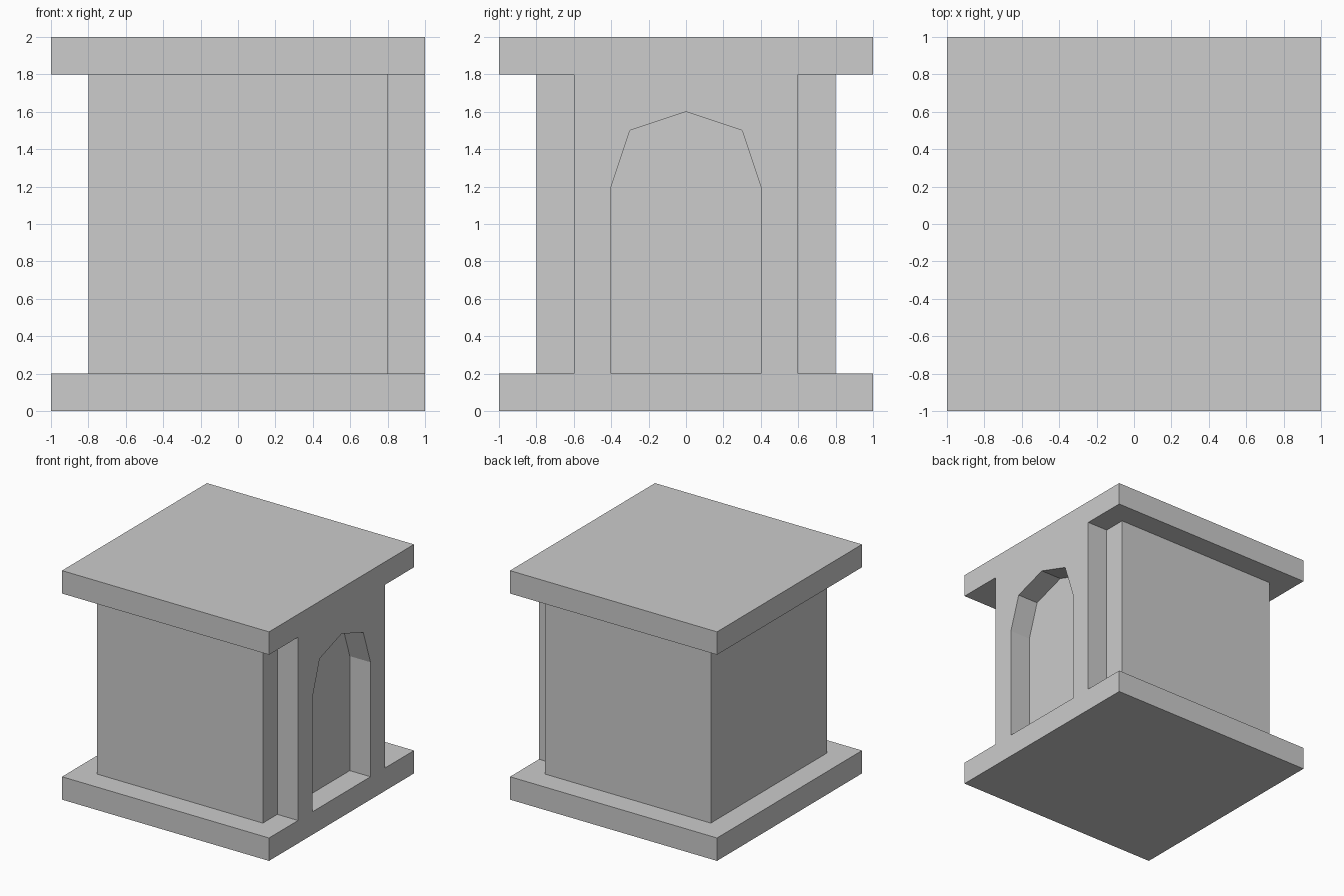
import bpy, bmesh
from mathutils import Vector

if "Cube" in bpy.data.objects:
    bpy.data.objects.remove(bpy.data.objects["Cube"])

stone = bpy.data.materials.new("light grey stone")
stone.diffuse_color = (0.604, 0.604, 0.604, 1)
stone.use_nodes = True
stone.node_tree.nodes["Principled BSDF"].inputs["Base Color"].default_value = stone.diffuse_color


def prism(name, outline, direction):
    """Extrude a closed outline of 3D points into a solid."""
    bm = bmesh.new()
    face = bm.faces.new([bm.verts.new(p) for p in outline])
    out = bmesh.ops.extrude_face_region(bm, geom=[face], use_keep_orig=True)
    moved = [g for g in out["geom"] if isinstance(g, bmesh.types.BMVert)]
    bmesh.ops.translate(bm, verts=moved, vec=Vector(direction))
    bmesh.ops.recalc_face_normals(bm, faces=bm.faces)
    mesh = bpy.data.meshes.new(name)
    bm.to_mesh(mesh)
    bm.free()
    mesh.materials.append(stone)
    obj = bpy.data.objects.new(name, mesh)
    bpy.context.collection.objects.link(obj)
    return obj


def carve(target, cutter):
    """Subtract the cutter from the target, then discard it."""
    mod = target.modifiers.new(cutter.name, 'BOOLEAN')
    mod.operation = 'DIFFERENCE'
    mod.solver = 'EXACT'
    mod.object = cutter
    cutter.hide_render = True
    bpy.context.view_layer.objects.active = target
    bpy.ops.object.modifier_apply(modifier=mod.name)
    bpy.data.objects.remove(cutter)


# Solid block holding the base slab, walls and roof slab
shrine = prism("stone_chamber", [(-1, -1, 0), (1, -1, 0), (1, 1, 0), (-1, 1, 0)],
               (0, 0, 2))

# Recess around the walls, leaving the door surround flush on the right side
half = [(1.2, 0.6), (0.8, 0.6), (0.8, 0.8), (-0.8, 0.8)]
outer = [(-1.2, -1.2), (1.2, -1.2)]
plan = half + [(x, -y) for x, y in reversed(half)] + outer[::-1] \
    + [(x, -y) for x, y in outer]
carve(shrine, prism("wall_recess", [(x, y, 0.2) for x, y in plan], (0, 0, 1.6)))

# Arched door niche
arch = [(-0.4, 0.2), (-0.4, 1.2), (-0.3, 1.5), (0, 1.6),
        (0.3, 1.5), (0.4, 1.2), (0.4, 0.2)]
carve(shrine, prism("door_niche", [(0.8, y, z) for y, z in arch], (0.4, 0, 0)))
